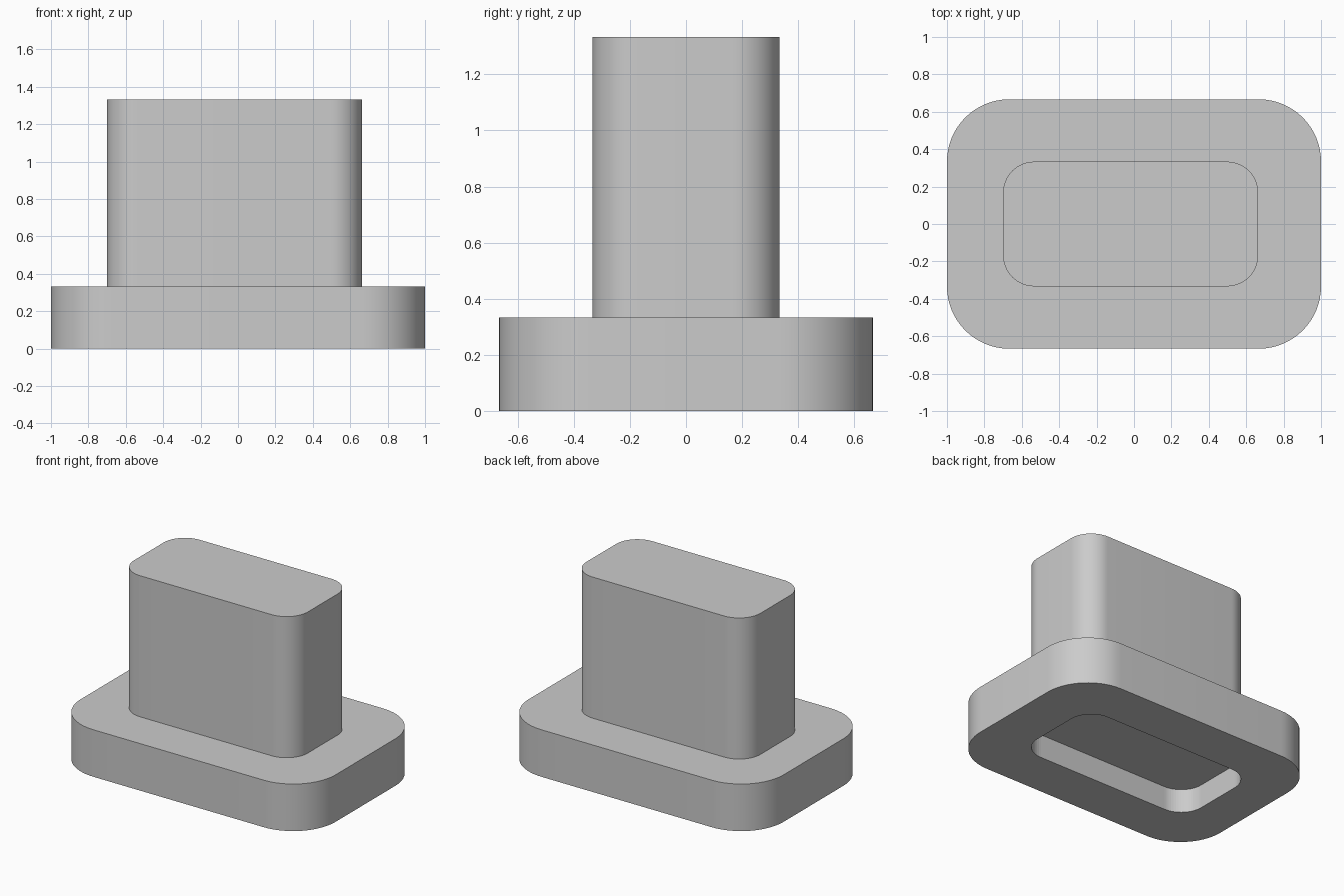
import bpy, bmesh
from math import cos, sin, pi

if "Cube" in bpy.data.objects:
    bpy.data.objects.remove(bpy.data.objects["Cube"])

grey = bpy.data.materials.new("plain grey")
grey.use_nodes = True
grey.diffuse_color = (0.6, 0.6, 0.6, 1)
grey.node_tree.nodes["Principled BSDF"].inputs["Base Color"].default_value = (0.6, 0.6, 0.6, 1)


def rounded_block(name, x0, x1, half_y, z0, z1, radius, steps=16):
    """Upright prism with a rounded rectangle outline."""
    bm = bmesh.new()
    corners = [(x1, 1), (x0, 1), (x0, -1), (x1, -1)]
    outline = []
    for i, (x, side) in enumerate(corners):
        cx = x - radius if x == x1 else x + radius
        cy = side * (half_y - radius)
        for s in range(steps + 1):
            a = (i + s / steps) * pi / 2
            outline.append(bm.verts.new((cx + radius * cos(a), cy + radius * sin(a), z0)))
    face = bm.faces.new(outline)
    top = bmesh.ops.extrude_face_region(bm, geom=[face])["geom"]
    bmesh.ops.translate(bm, vec=(0, 0, z1 - z0),
                        verts=[g for g in top if isinstance(g, bmesh.types.BMVert)])
    bmesh.ops.recalc_face_normals(bm, faces=bm.faces)
    mesh = bpy.data.meshes.new(name)
    bm.to_mesh(mesh)
    bm.free()
    mesh.materials.append(grey)
    obj = bpy.data.objects.new(name, mesh)
    bpy.context.collection.objects.link(obj)
    return obj


def smooth(obj):
    bpy.ops.object.select_all(action="DESELECT")
    obj.select_set(True)
    bpy.context.view_layer.objects.active = obj
    bpy.ops.object.shade_smooth_by_angle()


# Post footprint, shared by the post and the recess underneath
post_shape = dict(x0=-0.7, x1=0.664, half_y=1 / 3, radius=1 / 6)

# Wide base and the upright post standing on it
base = rounded_block("base", -1, 1, 2 / 3, 0, 1 / 3, 1 / 3)
post = rounded_block("post", z0=1 / 3, z1=4 / 3, **post_shape)

# Shallow recess in the underside
cutter = rounded_block("recess_cutter", z0=-0.2, z1=1 / 6, **post_shape)
cutter.hide_render = True
cutter.hide_viewport = True
cut = base.modifiers.new("recess", "BOOLEAN")
cut.operation = "DIFFERENCE"
cut.solver = "EXACT"
cut.object = cutter

for part in (base, post):
    smooth(part)
